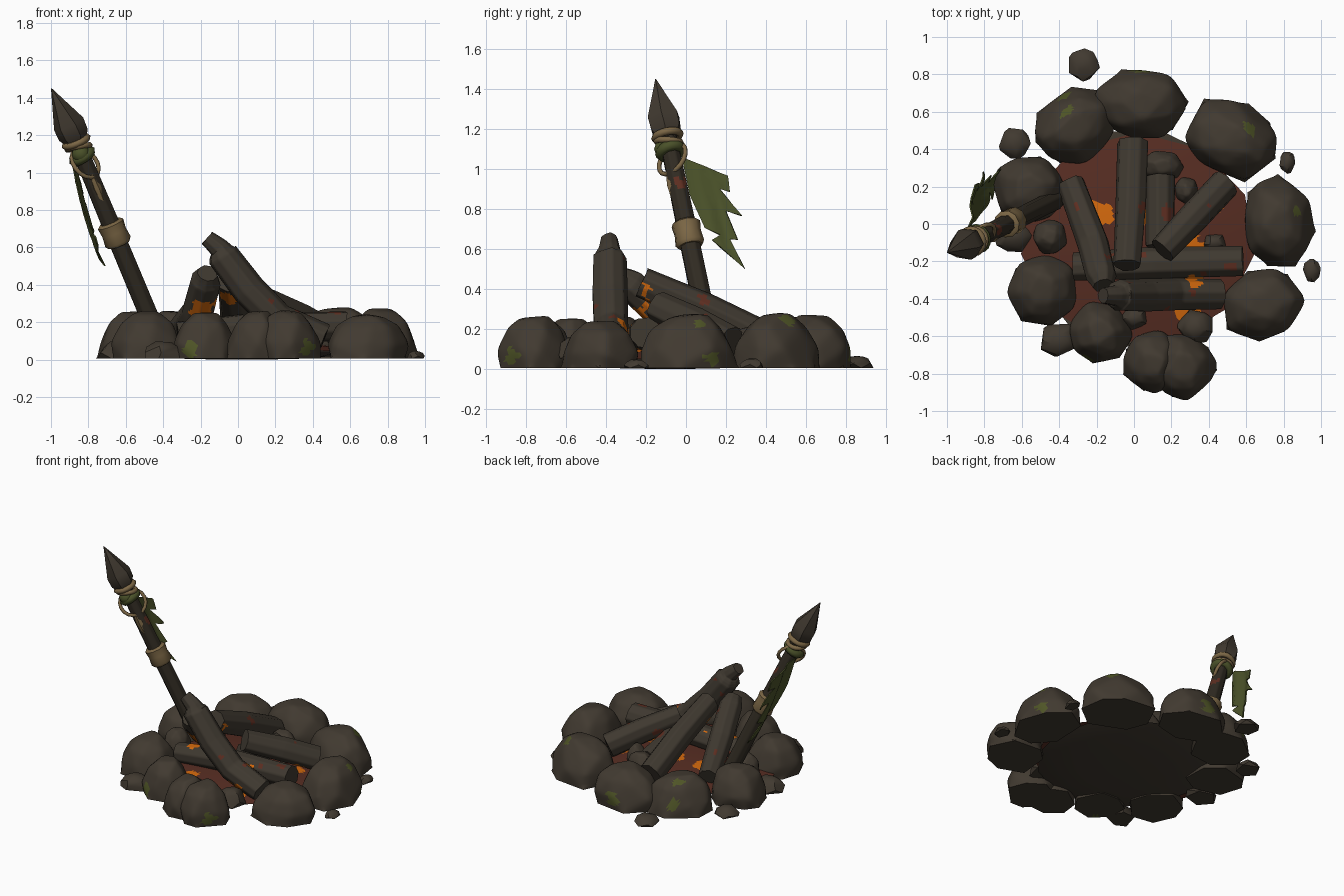
import bpy, bmesh, random
from math import cos, sin, tau, radians
from mathutils import Vector, noise

random.seed(4)
if "Cube" in bpy.data.objects:
    bpy.data.objects.remove(bpy.data.objects["Cube"])


def material(name, *rgb):
    m = bpy.data.materials.new(name)
    m.use_nodes = True
    m.diffuse_color = (*rgb, 1)
    m.node_tree.nodes["Principled BSDF"].inputs["Base Color"].default_value = (*rgb, 1)
    return m


STONE = material("dark stone", .053, .042, .030)
WOOD = material("charred wood", .049, .040, .029)
SHAFT = material("spear wood", .030, .024, .016)
EARTH = material("burnt red earth", .094, .026, .016)
RUST = material("scorched red", .11, .027, .015)
EMBER = material("ember orange", .65, .14, .004)
MOSS = material("moss green", .078, .09, .02)
CLOTH = material("cloth green", .068, .082, .022)
ROPE = material("rope tan", .20, .135, .06)

# Patch centres: x, y, z, radius
EMBERS = [(-.18, .06, .1, .07), (.06, .05, .1, .07), (.3, -.12, .1, .07),
          (.28, -.29, .1, .08), (.29, -.46, .08, .07), (-.2, -.22, .25, .07),
          (-.05, -.17, .3, .07), (.42, .1, .08, .05), (-.12, -.38, .08, .05),
          (.02, -.2, .41, .03), (.31, -.33, .22, .05)]
MOSSES = [(-.26, -.72, .06, .045), (.37, -.87, .07, .05), (.95, .15, .04, .04),
          (.63, .52, .25, .045), (.86, .06, .22, .03), (-.36, .6, .23, .03),
          (.04, .83, .08, .05), (-.38, .69, .1, .04), (.7, .61, .1, .04)]


def near(p, spots):
    wobble = .04 * noise.noise(p * 22)
    return any((p - Vector(s[:3])).length < s[3] + wobble for s in spots)


def finish(name, bm, mats, rule=None, angle=35):
    """Orient, colour and shade a bmesh, then turn it into an object."""
    bmesh.ops.recalc_face_normals(bm, faces=bm.faces)
    for f in bm.faces:
        f.smooth = True
        if rule:
            f.material_index = rule(f.calc_center_median())
    for e in bm.edges:
        e.smooth = len(e.link_faces) == 2 and e.calc_face_angle(0) < radians(angle)
    mesh = bpy.data.meshes.new(name)
    bm.to_mesh(mesh)
    bm.free()
    for m in mats:
        mesh.materials.append(m)
    ob = bpy.data.objects.new(name, mesh)
    bpy.context.collection.objects.link(ob)
    return ob


def rock(name, x, y, rx, ry, h, turn=0, z=.005):
    """Chunky flat-bottomed boulder: hull of jittered rings, edges slightly worn."""
    bm = bmesh.new()
    big = h > .12
    sides = 7 if big else 5
    for t, k in ((0, 1.05), (.36, 1.05), (.76, .82), (1, .43)):
        off = random.random()
        for i in range(sides):
            a = tau * (i + off + random.uniform(-.2, .2)) / sides
            r = k * random.uniform(.95, 1.09)
            u, v = rx * r * cos(a), ry * r * sin(a)
            lift = h * t * (random.uniform(.92, 1.04) if t else 1)
            bm.verts.new((x + u * cos(turn) - v * sin(turn),
                          y + u * sin(turn) + v * cos(turn), z + lift))
    bmesh.ops.convex_hull(bm, input=bm.verts)
    loose = [v for v in bm.verts if not v.link_faces]
    bmesh.ops.delete(bm, geom=loose, context='VERTS')
    if big:
        bmesh.ops.subdivide_edges(bm, edges=bm.edges, cuts=5, use_grid_fill=True)
        for _ in range(3):
            bmesh.ops.smooth_vert(bm, verts=[v for v in bm.verts if v.co.z > z + .004],
                                  factor=.5, use_axis_x=True, use_axis_y=True, use_axis_z=True)
    finish(name, bm, [STONE, MOSS], lambda p: int(near(p, MOSSES)))


def tube(name, path, radii, mats, sides=8, rough=0, steps=1, cuts=0, rule=None, angle=50):
    """Sweep a many-sided ring along a path with varying radius."""
    pts, rad = [], []
    for i in range(len(path) - 1):
        a, b = Vector(path[i]), Vector(path[i + 1])
        for s in range(steps):
            pts.append(a.lerp(b, s / steps))
            rad.append(radii[i] + (radii[i + 1] - radii[i]) * s / steps)
    pts.append(Vector(path[-1]))
    rad.append(radii[-1])
    bump = [1 + random.uniform(-rough, rough) for _ in range(sides)]
    bm, rings = bmesh.new(), []
    for i, p in enumerate(pts):
        q = (pts[min(i + 1, len(pts) - 1)] - pts[max(i - 1, 0)]).to_track_quat('Z', 'Y')
        rings.append([bm.verts.new(p + q @ Vector((
            cos(tau * k / sides), sin(tau * k / sides),
            random.uniform(-rough, rough))) * rad[i] * bump[k]) for k in range(sides)])
    for a, b in zip(rings, rings[1:]):
        for k in range(sides):
            n = (k + 1) % sides
            bm.faces.new((a[k], a[n], b[n], b[k]))
    for ring in (rings[0], rings[-1]):
        bm.faces.new(ring)
    if cuts:
        bmesh.ops.subdivide_edges(bm, edges=bm.edges, cuts=cuts, use_grid_fill=True)
    return finish(name, bm, mats, rule, angle)


# Ring of boulders: x, y, rx, ry, height, turn
for i, r in enumerate([
        (.04, .64, .24, .18, .26, 0), (-.32, .52, .22, .18, .25, .6),
        (.52, .45, .25, .19, .27, -.5), (.77, .01, .18, .23, .26, .1),
        (.69, -.43, .21, .18, .23, .3), (.1, -.74, .15, .16, .25, 0),
        (.26, -.76, .17, .17, .26, .4), (-.18, -.58, .16, .16, .24, 0),
        (-.49, -.35, .18, .18, .25, .3), (-.56, .19, .18, .18, .25, .6)]):
    rock(f"boulder_{i + 1}", *r)

# Pebbles outside the ring
for i, r in enumerate([
        (-.27, .85, .08, .08, .06), (-.64, .43, .08, .08, .06), (.82, .33, .04, .055, .045),
        (.95, -.25, .045, .06, .04), (-.4, -.62, .1, .09, .09), (-.64, -.06, .1, .09, .09)]):
    rock(f"pebble_{i + 1}", *r)

# Rubble resting on the fire bed
for i, r in enumerate([
        (-.45, -.07, .09, .09, .16), (.33, -.55, .09, .09, .11), (.15, .31, .11, .08, .16),
        (.28, .18, .06, .07, .13), (.43, -.1, .06, .05, .08), (0, -.5, .07, .06, .08)]):
    rock(f"rubble_{i + 1}", *r, z=.05)

# Fire bed: low red dome with glowing patches over a dark, shallow bowl
bm = bmesh.new()
bmesh.ops.create_circle(bm, cap_ends=True, cap_tris=True, segments=11, radius=1)
bmesh.ops.subdivide_edges(bm, edges=bm.edges, cuts=24, use_grid_fill=True)
for v in bm.verts:
    r = min(v.co.length, 1)
    v.co = (.02 + .63 * v.co.x, -.08 + .57 * v.co.y, .045 + .06 * (1 - r * r))
finish("fire_bed", bm, [EARTH, EMBER], lambda p: int(near(p, EMBERS)))
tube("bed_underside", [(.02, -.08, z) for z in (0, .004, .018, .044)],
     [.1, .3, .48, .59], [STONE], sides=14)


# Charred logs leaning together
def log_rule(p):
    if near(p, EMBERS):
        return 1
    return 2 if noise.noise(p * 11) > .5 else 0


LOGS = {
    "front_log": ([(-.165, -.385, .65), (-.1, -.385, .595), (-.08, -.385, .555),
                   (.06, -.385, .37), (.22, -.38, .21), (.46, -.38, .11)],
                  [.042, .055, .085, .09, .088, .082]),
    "left_log": ([(-.165, -.33, .46), (-.175, -.28, .42), (-.22, -.1, .25), (-.34, .22, .11)],
                 [.055, .082, .085, .075]),
    "centre_log": ([(-.04, -.22, .43), (-.02, .1, .29), (-.01, .43, .13)], [.075, .084, .085]),
    "right_log": ([(.15, -.14, .31), (.33, .05, .22), (.49, .22, .13)], [.077, .086, .085]),
    "cross_log": ([(-.32, -.23, .13), (.1, -.21, .17), (.58, -.2, .18)], [.075, .085, .08]),
    "short_log": ([(.14, -.12, .2), (.14, .25, .12)], [.078, .083]),
}
for name, (path, radii) in LOGS.items():
    tube(name, path, radii, [WOOD, EMBER, RUST], sides=9, rough=.07, steps=3, cuts=4,
         rule=log_rule, angle=60)

# Leaning spear: axis points are found by height
FOOT, TOP = Vector((-.42, .13, .1)), Vector((-.88, -.1, 1.2))


def on_spear(z):
    return FOOT.lerp(TOP, (z - FOOT.z) / (TOP.z - FOOT.z))


def spear_rule(p):
    return int(near(p, [(-.71, -.03, .94, .035)]))


tube("spear_shaft", [on_spear(z) for z in (.1, .7, 1.19)], [.054, .052, .045],
     [SHAFT, RUST], steps=6, cuts=3, rule=spear_rule)
tube("spear_head", [on_spear(1.15), on_spear(1.2), on_spear(1.26), (-.998, -.152, 1.45)],
     [.045, .083, .086, .002], [STONE], sides=6, angle=40)
tube("lower_wrap", [on_spear(z) for z in (.615, .63, .68, .725, .735)],
     [.062, .074, .068, .074, .06], [ROPE], sides=10)
tube("rope_strip", [on_spear(z) + Vector((.008, -.032, 0)) for z in (1.0, .92, .84)],
     [.012, .024, .014], [ROPE], sides=6)


# Rope loops and the cloth knot
def loop(name, z, big, small, tilt=(0, 0, 0), mat=ROPE):
    bpy.ops.mesh.primitive_torus_add(major_segments=16, minor_segments=6, location=on_spear(z),
                                     major_radius=big, minor_radius=small)
    ob = bpy.context.object
    ob.name = name
    axis = (TOP - FOOT).normalized() + Vector(tilt)
    ob.rotation_euler = axis.to_track_quat('Z', 'Y').to_euler()
    ob.data.materials.append(mat)
    bpy.ops.object.shade_smooth()


loop("upper_rope", 1.165, .064, .019)
loop("second_rope", 1.135, .062, .016, (.2, .25, 0))
loop("hanging_rope", 1.05, .088, .012, (1.4, -1, 0))
loop("cloth_band", 1.09, .052, .028, (-.2, -.1, 0), CLOTH)
bpy.ops.mesh.primitive_ico_sphere_add(subdivisions=2, radius=.05, location=(-.84, -.11, 1.1))
knot = bpy.context.object
knot.name = "cloth_knot"
knot.data.materials.append(CLOTH)
bpy.ops.object.shade_smooth()

# Torn cloth hanging behind the shaft, outline in y and z, gently rippled
OUTLINE = [(-.02, 1.06), (.21, .965), (.22, .885), (.17, .9), (.28, .765), (.2, .79),
           (.26, .645), (.22, .65), (.295, .5), (.13, .645), (.17, .67), (.095, .705), (.02, .87)]
bm = bmesh.new()
bm.faces.new([bm.verts.new((-.87 + .29 * (1.03 - z), y, z)) for y, z in OUTLINE])
bmesh.ops.triangulate(bm, faces=bm.faces)
bmesh.ops.subdivide_edges(bm, edges=bm.edges, cuts=3, use_grid_fill=True)
for v in bm.verts:
    v.co.x += .012 * sin(v.co.y * 45 + v.co.z * 12) - .015 * sin((v.co.z - .5) * 5.6)
cloth = finish("torn_cloth", bm, [CLOTH])
thick = cloth.modifiers.new("thickness", 'SOLIDIFY')
thick.thickness = .008
thick.offset = 0
